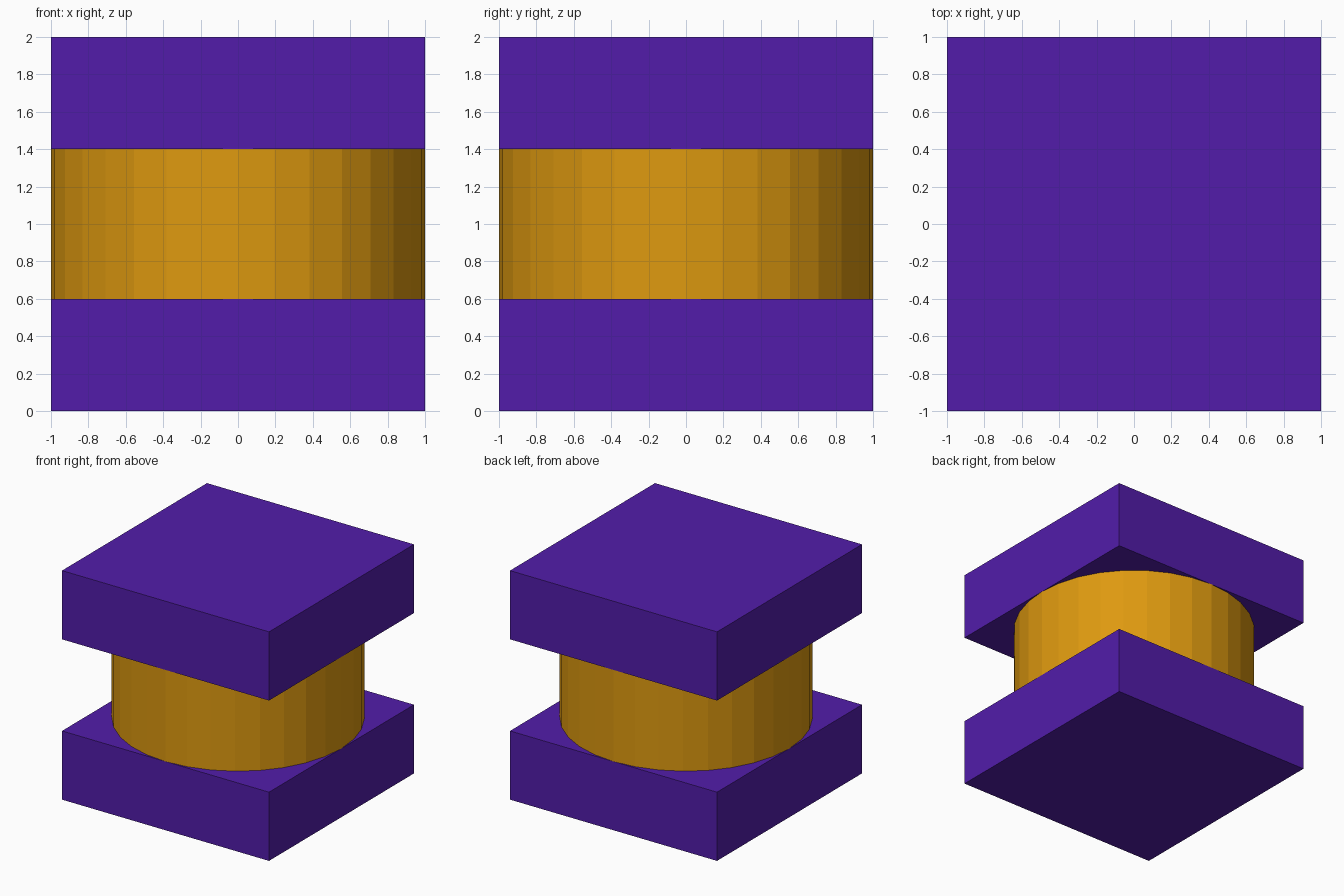
import bpy

if "Cube" in bpy.data.objects:
    bpy.data.objects.remove(bpy.data.objects["Cube"])


def material(name, color):
    mat = bpy.data.materials.new(name)
    mat.diffuse_color = color
    mat.use_nodes = True
    mat.node_tree.nodes["Principled BSDF"].inputs["Base Color"].default_value = mat.diffuse_color
    return mat


purple = material("purple", (0.085, 0.012, 0.40, 1))
gold = material("gold", (0.73, 0.32, 0.005, 1))


def slab(name, z_low, z_high):
    bpy.ops.mesh.primitive_cube_add(size=1, location=(0, 0, (z_low + z_high) / 2))
    obj = bpy.context.object
    obj.name = name
    obj.scale = (2, 2, z_high - z_low)
    bpy.ops.object.transform_apply(location=False, rotation=False, scale=True)
    obj.data.materials.append(purple)


# Square slabs at bottom and top
slab("bottom_slab", 0, 0.6)
slab("top_slab", 1.4, 2)

# Flat-faced round core touching the slab edges
bpy.ops.mesh.primitive_cylinder_add(vertices=32, radius=1, depth=0.8, location=(0, 0, 1))
core = bpy.context.object
core.name = "round_core"
core.data.materials.append(gold)
